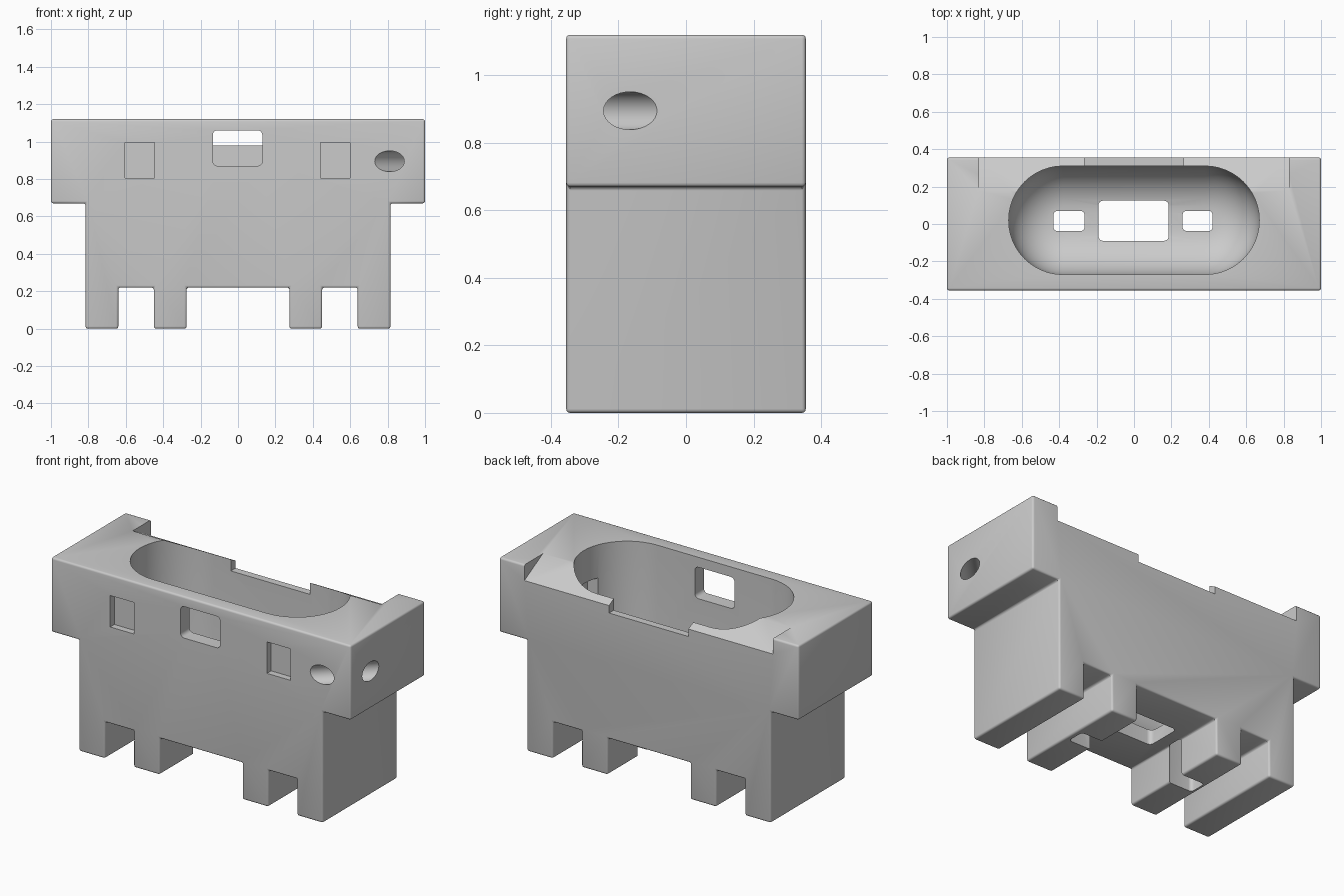
import bpy, bmesh, math
from mathutils import Matrix, Vector

if "Cube" in bpy.data.objects:
    bpy.data.objects.remove(bpy.data.objects["Cube"])

TOP, HALF_Y = 1.12, 0.355
FRONT_FRAME = Matrix(((1, 0, 0, 0), (0, 0, 1, 0), (0, 1, 0, 0), (0, 0, 0, 1)))   # (u,v,w) -> (u,w,v)
SIDE_FRAME = Matrix(((0, 0, 1, 0), (1, 0, 0, 0), (0, 1, 0, 0), (0, 0, 0, 1)))    # (u,v,w) -> (w,u,v)
TOP_FRAME = Matrix.Identity(4)

grey = bpy.data.materials.new("plain grey")
grey.diffuse_color = (0.6, 0.6, 0.6, 1)
grey.use_nodes = True
grey.node_tree.nodes["Principled BSDF"].inputs["Base Color"].default_value = grey.diffuse_color


def loft(name, rings, frame=TOP_FRAME):
    """Closed solid skinned through equally sized rings of points."""
    bm = bmesh.new()
    loops = [[bm.verts.new(frame @ Vector(p)) for p in ring] for ring in rings]
    for a, b in zip(loops, loops[1:]):
        for i in range(len(a)):
            j = (i + 1) % len(a)
            bm.faces.new((a[i], a[j], b[j], b[i]))
    bm.faces.new(loops[0])
    bm.faces.new(loops[-1])
    bmesh.ops.recalc_face_normals(bm, faces=bm.faces)
    mesh = bpy.data.meshes.new(name)
    bm.to_mesh(mesh)
    bm.free()
    ob = bpy.data.objects.new(name, mesh)
    bpy.context.collection.objects.link(ob)
    return ob


def prism(name, outline, w0, w1, frame=TOP_FRAME):
    return loft(name, [[(u, v, w) for u, v in outline] for w in (w0, w1)], frame)


def rounded(u0, u1, v0, v1, r=0.0, steps=5):
    """Rectangle outline, with rounded corners when r is set."""
    if r == 0:
        return [(u0, v0), (u1, v0), (u1, v1), (u0, v1)]
    pts = []
    for k, (cu, cv) in enumerate([(u1 - r, v1 - r), (u0 + r, v1 - r), (u0 + r, v0 + r), (u1 - r, v0 + r)]):
        for i in range(steps + 1):
            a = math.radians(90 * (k + i / steps))
            pts.append((cu + r * math.cos(a), cv + r * math.sin(a)))
    return pts


def apply_modifiers(ob):
    bpy.context.view_layer.update()
    graph = bpy.context.evaluated_depsgraph_get()
    mesh = bpy.data.meshes.new_from_object(ob.evaluated_get(graph))
    ob.modifiers.clear()
    ob.data = mesh


def cut(ob, cutter):
    mod = ob.modifiers.new("cut", 'BOOLEAN')
    mod.operation, mod.solver, mod.object = 'DIFFERENCE', 'EXACT', cutter
    apply_modifiers(ob)
    bpy.data.objects.remove(cutter, do_unlink=True)


# Body: wide-topped block with four feet, softened edges
half = [(0.275, 0.22), (0.275, 0), (0.45, 0), (0.45, 0.22), (0.64, 0.22),
        (0.64, 0), (0.815, 0), (0.815, 0.67), (1, 0.67), (1, TOP)]
profile = half + [(-x, z) for x, z in reversed(half)]
body = prism("body", profile, -HALF_Y, HALF_Y, FRONT_FRAME)
bevel = body.modifiers.new("soft edges", 'BEVEL')
bevel.width, bevel.segments, bevel.limit_method = 0.012, 3, 'ANGLE'
apply_modifiers(body)

# Tub: stadium-shaped cavity with a rounded bottom
CX, CY, R, FLOOR, FILLET = 0.38, 0.02, 0.29, 0.30, 0.25


def stadium(r, z, steps=24):
    pts = []
    for side in (0, 1):
        for i in range(steps + 1):
            a = math.pi * (side + i / steps) - math.pi / 2
            pts.append(((CX, -CX)[side] + r * math.cos(a), CY + r * math.sin(a), z))
    return pts


rings = [stadium(R, TOP + 0.1)]
for i in range(11):
    a = math.radians(9 * i)
    rings.append(stadium(R - FILLET * (1 - math.cos(a)), FLOOR + FILLET * (1 - math.sin(a))))
cut(body, loft("tub_cutter", rings))

# Floor openings: a large one in the middle and one down each inner foot
cut(body, prism("floor_cutter", rounded(-0.19, 0.185, -0.09, 0.125, 0.025), 0.1, 0.5))
for x0, x1 in ((-0.43, -0.265), (0.26, 0.42)):
    cut(body, prism("foot_cutter", rounded(x0, x1, -0.037, 0.07, 0.02), -0.1, 0.5))

# Rear rim: sloped ledge with a lower flat step in the middle
slope = [(0.18, TOP), (0.18, 1.3), (0.5, 1.3), (0.5, 0.945), (HALF_Y, 1.025)]
cut(body, prism("ledge_cutter", slope, -0.83, 0.83, SIDE_FRAME))
cut(body, prism("step_cutter", rounded(-0.265, 0.265, 0.2, 0.5), 0.98, 1.3))

# Front: central window and two shallow square recesses
cut(body, prism("window_cutter", rounded(-0.135, 0.13, 0.87, 1.06, 0.025), -0.5, -0.1, FRONT_FRAME))
for x0, x1 in ((-0.605, -0.447), (0.442, 0.6)):
    cut(body, prism("recess_cutter", rounded(x0, x1, 0.805, 0.995), -0.5, -0.315, FRONT_FRAME))

# Pocket in the right end of the tub
cut(body, prism("pocket_cutter", rounded(-0.087, 0.12, 0.80, 0.92), 0.5, 0.72, SIDE_FRAME))

# Round hole running diagonally across the front right corner
circle = [(0.056 * math.cos(math.tau * i / 32), 0.056 * math.sin(math.tau * i / 32)) for i in range(32)]
aim = Matrix.Translation((0.905, -0.26, 0.895)) @ Vector((1, 1, 0)).to_track_quat('Z', 'Y').to_matrix().to_4x4()
cut(body, prism("corner_hole_cutter", circle, -0.4, 0.4, aim))

# Finish
body.data.materials.clear()
body.data.materials.append(grey)
for face in body.data.polygons:
    face.material_index = 0
bpy.context.view_layer.objects.active = body
body.select_set(True)
bpy.ops.object.shade_smooth_by_angle(angle=math.radians(32))
